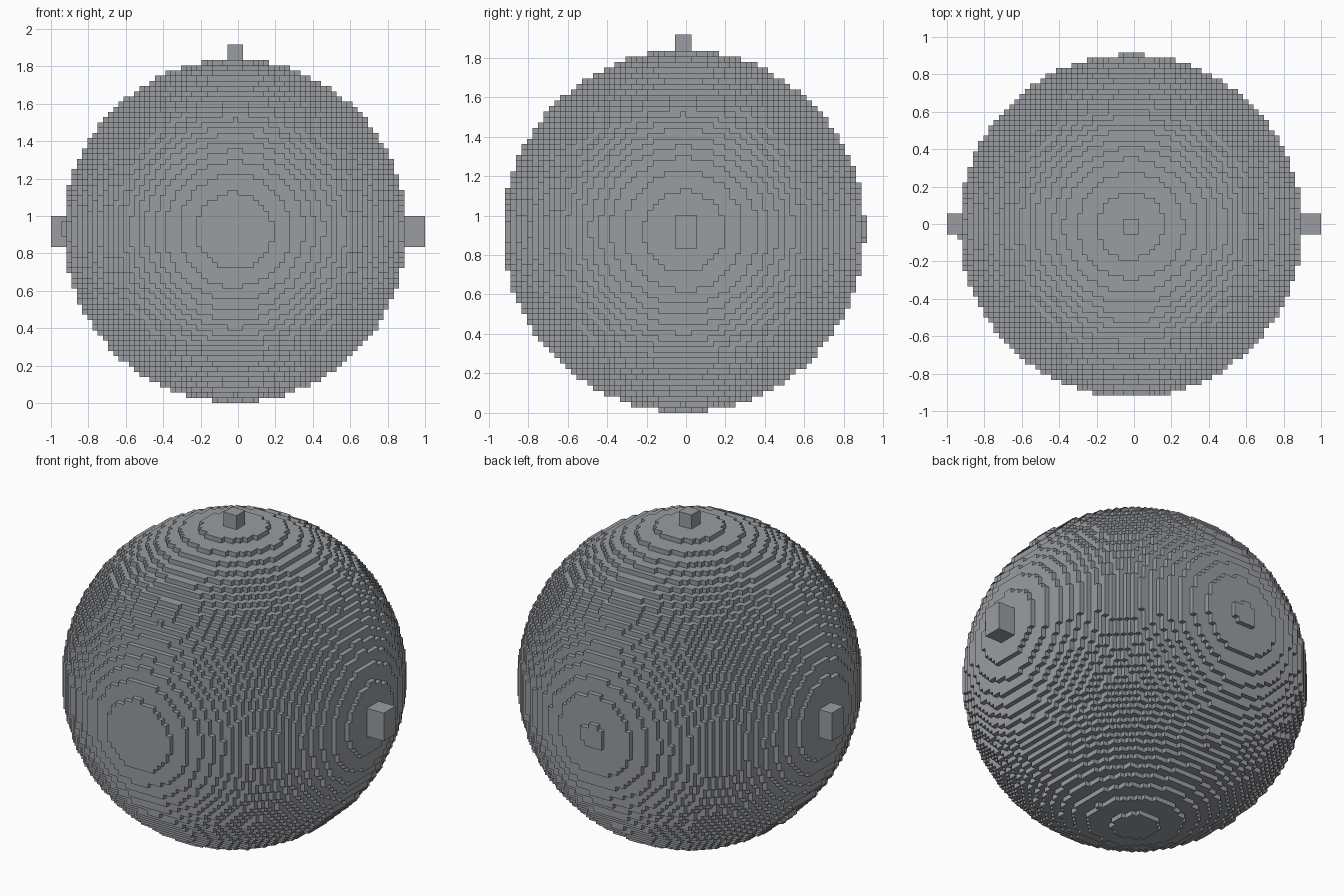
import bpy
import bmesh
from mathutils import Vector

cube = bpy.data.objects.get("Cube")
if cube:
    bpy.data.objects.remove(cube, do_unlink=True)

UNIT = 2 / 72                                   # edge of one block
HALF = 33                                       # block layers each side of the middle
MIDDLE = Vector((-0.5, -0.5, 33.5)) * UNIT      # centre of the middle block
OFFSET = Vector((-0.13, 0.13, -0.33))           # ball centre within the block grid
RADIUS_SQ = 1087.0

# One plain grey for everything
grey = bpy.data.materials.new("stone_grey")
grey.use_nodes = True
colour = (0.32, 0.335, 0.355, 1)
grey.diffuse_color = colour
grey.node_tree.nodes["Principled BSDF"].inputs["Base Color"].default_value = colour


def add_object(name, bm):
    mesh = bpy.data.meshes.new(name)
    bm.to_mesh(mesh)
    bm.free()
    mesh.materials.append(grey)
    obj = bpy.data.objects.new(name, mesh)
    bpy.context.collection.objects.link(obj)
    return obj


def add_box(name, low, high):
    """Box between two corners given in block units."""
    low, high = Vector(low) * UNIT, Vector(high) * UNIT
    bm = bmesh.new()
    bmesh.ops.create_cube(bm, size=1)
    bmesh.ops.scale(bm, vec=high - low, verts=bm.verts)
    bmesh.ops.translate(bm, vec=(low + high) / 2, verts=bm.verts)
    return add_object(name, bm)


# Blocks whose centres lie inside the ball
span = range(-HALF, HALF + 1)
square = [[(i - o) ** 2 for i in span] for o in OFFSET]
solid = {(x, y, z)
         for x in span for y in span for z in span
         if square[0][x + HALF] + square[1][y + HALF] + square[2][z + HALF] <= RADIUS_SQ}

# Stepped ball: only block sides with no neighbour get a face
bm = bmesh.new()
corners = {}


def corner(key):
    if key not in corners:
        corners[key] = bm.verts.new(MIDDLE + Vector(key) * (UNIT / 2))
    return corners[key]


for block in solid:
    for axis in range(3):
        u, v = (axis + 1) % 3, (axis + 2) % 3
        for sign in (-1, 1):
            beside = list(block)
            beside[axis] += sign
            if tuple(beside) in solid:
                continue
            loop = []
            for du, dv in ((-1, -1), (1, -1), (1, 1), (-1, 1)):
                key = [2 * c for c in block]
                key[axis] += sign
                key[u] += du
                key[v] += dv
                loop.append(corner(tuple(key)))
            bm.faces.new(loop if sign > 0 else loop[::-1])
add_object("stepped_ball", bm)

# Pegs, each sunk one block into the ball
add_box("top_peg", (-2, -2, 65), (1, 1, 69))
add_box("left_peg", (31, -2, 30), (36, 2, 36))
add_box("right_peg", (-36, -2, 30), (-32, 2, 36))
